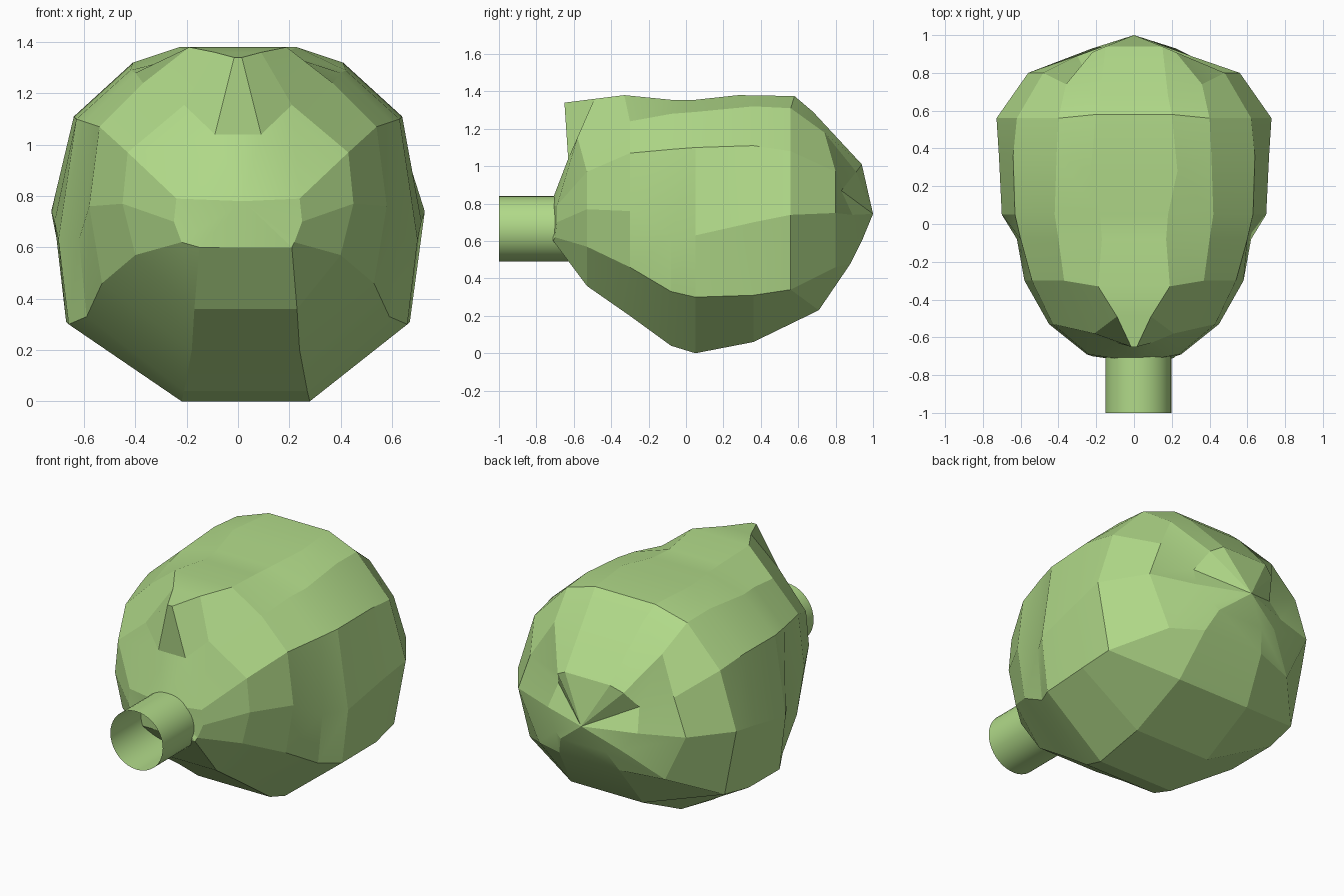
import bpy, bmesh, math

if "Cube" in bpy.data.objects:
    bpy.data.objects.remove(bpy.data.objects["Cube"])

mat = bpy.data.materials.new("green")
mat.diffuse_color = (0.44, 0.70, 0.25, 1)
mat.use_nodes = True
mat.node_tree.nodes["Principled BSDF"].inputs["Base Color"].default_value = mat.diffuse_color


def finish(name, bm, angle):
    me = bpy.data.meshes.new(name)
    bmesh.ops.recalc_face_normals(bm, faces=bm.faces[:])
    for f in bm.faces:
        f.smooth = True
    bm.to_mesh(me)
    bm.free()
    me.set_sharp_from_angle(angle=math.radians(angle))
    ob = bpy.data.objects.new(name, me)
    bpy.context.collection.objects.link(ob)
    me.materials.append(mat)
    return ob


# Half cross-sections along y, bottom to top: (x, z, optional y shift)
sections = [
    (-0.69, [(.18, .60, -.02), (.22, .62, -.01), (.25, .70), (.24, .79), (.09, 1.04, .06), (.015, 1.34, .04)]),
    (-0.53, [(.20, .36), (.40, .57), (.45, .77), (.43, .97), (.21, 1.155, -.05), (.09, 1.36, .04)]),
    (-0.30, [(.21, .20), (.53, .46), (.58, .76), (.54, 1.07), (.37, 1.24), (.19, 1.38, -.03)]),
    (-0.08, [(.24, .04), (.59, .33), (.62, .63), (.60, 1.09), (.40, 1.28), (.17, 1.355)]),
    (0.05, [(.25, 0), (.66, .30), (.70, .63), (.63, 1.10), (.42, 1.29), (.18, 1.355)]),
    (0.36, [(.25, .06), (.67, .31), (.715, .70), (.64, 1.11), (.41, 1.32), (.23, 1.38, -.08)]),
    (0.56, [(.24, .23, .15), (.65, .34), (.728, .74), (.62, 1.08), (.40, 1.31), (.20, 1.375, .02)]),
    (0.80, [(.20, .48, .08), (.42, .46), (.56, .75), (.48, .97), (.36, 1.18, -.06), (.18, 1.29, -.12)]),
    (0.93, [(.15, .60, .01), (.22, .63), (.30, .74, -.04), (.27, .87, -.10), (.22, .97, -.02), (.15, 1.01, .01)]),
]

# Faceted body, lofted through the mirrored sections
bm = bmesh.new()
rings = []
for y, half in sections:
    ring = []
    for side, pts in ((1, half), (-1, half[::-1])):
        for p in pts:
            shift = 0.03 if p is half[0] else 0
            dy = p[2] if len(p) > 2 else 0
            ring.append(bm.verts.new((side * p[0] + shift, y + dy, p[1])))
    rings.append(ring)
n = len(rings[0])
for a, b in zip(rings, rings[1:]):
    for i in range(n):
        j = (i + 1) % n
        bm.faces.new((a[i], a[j], b[j], b[i]))

# Front: brow strip above a shallow star-shaped fan; back: pointed fan
bm.faces.new(rings[0][4:8])
front = rings[0][:5] + rings[0][7:]
for ring, tip in ((front, (0.02, -0.73, 0.78)), (rings[-1], (0, 1.0, 0.745))):
    c = bm.verts.new(tip)
    for i in range(len(ring)):
        bm.faces.new((ring[i], ring[(i + 1) % len(ring)], c))
finish("faceted_body", bm, 13)

# Open front tube
bm = bmesh.new()
seg, r = 40, 0.175
ends = [[bm.verts.new((0.023 + r * math.cos(2 * math.pi * i / seg), y,
                       0.665 + r * math.sin(2 * math.pi * i / seg))) for i in range(seg)]
        for y in (-1.0, -0.62)]
for i in range(seg):
    j = (i + 1) % seg
    bm.faces.new((ends[0][i], ends[0][j], ends[1][j], ends[1][i]))
finish("front_tube", bm, 30)
